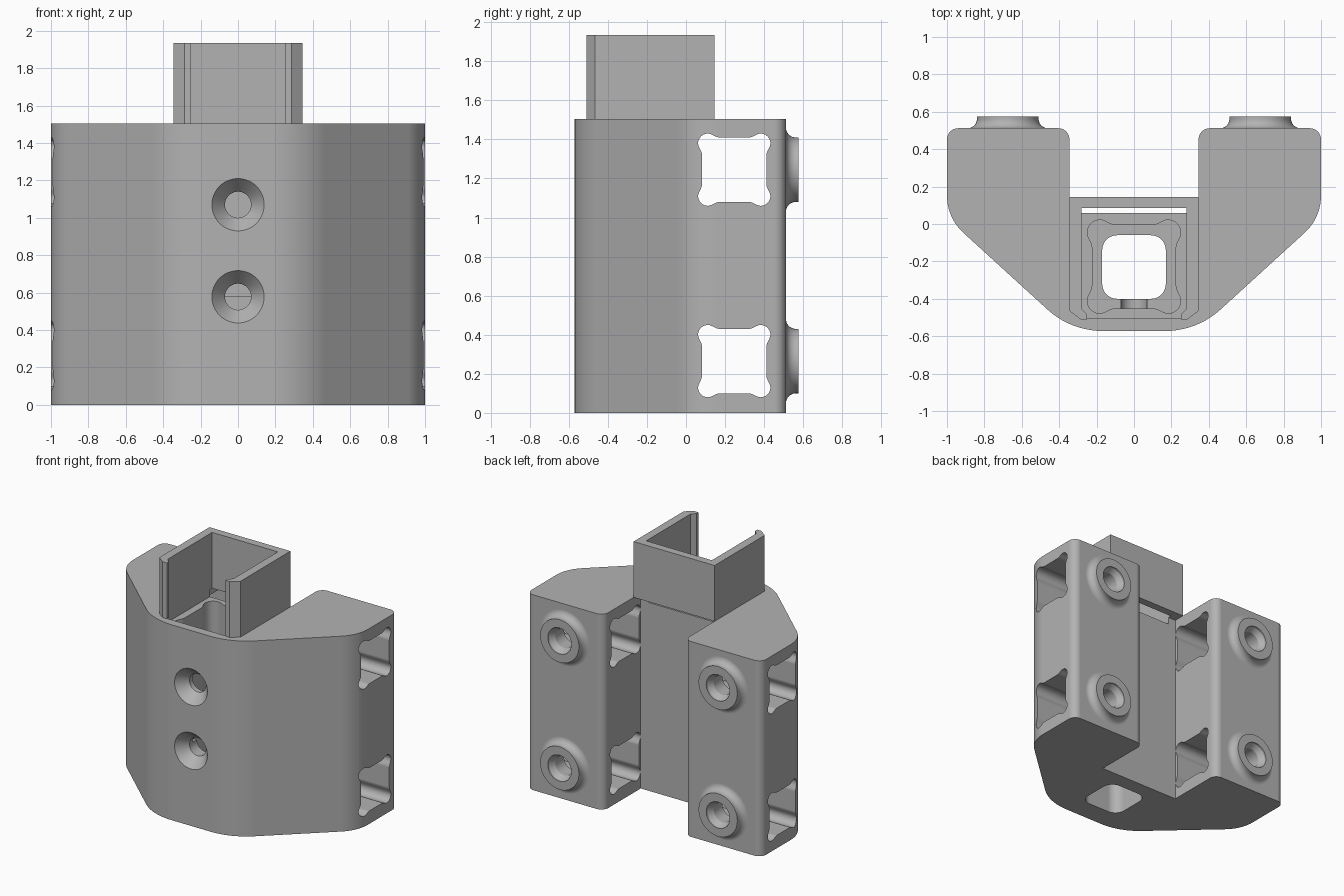
import bpy, bmesh
from math import sin, cos, tan, pi, radians
from mathutils import Vector

cube = bpy.data.objects.get("Cube")
if cube:
    bpy.data.objects.remove(cube, do_unlink=True)

grey = bpy.data.materials.new("light grey plastic")
grey.use_nodes = True
grey.diffuse_color = (0.45, 0.45, 0.45, 1)
grey.node_tree.nodes["Principled BSDF"].inputs["Base Color"].default_value = (0.45, 0.45, 0.45, 1)


def finish(name, bm):
    bmesh.ops.recalc_face_normals(bm, faces=bm.faces)
    mesh = bpy.data.meshes.new(name)
    bm.to_mesh(mesh)
    bm.free()
    mesh.materials.append(grey)
    obj = bpy.data.objects.new(name, mesh)
    bpy.context.collection.objects.link(obj)
    return obj


def prism(name, outline, low, high, axis="z"):
    """Extrude a flat outline along z, or along x when the outline is (y, z)."""
    bm = bmesh.new()
    place = (lambda u, v, w: (w, u, v)) if axis == "x" else (lambda u, v, w: (u, v, w))
    rings = [[bm.verts.new(place(u, v, w)) for u, v in outline] for w in (low, high)]
    for ring in rings:
        bm.faces.new(ring)
    n = len(outline)
    for i in range(n):
        j = (i + 1) % n
        bm.faces.new((rings[0][i], rings[0][j], rings[1][j], rings[1][i]))
    return finish(name, bm)


def lathe(name, profile, x, z, steps=48):
    """Spin (radius, y) points about a line parallel to y, with closed ends."""
    bm = bmesh.new()
    rings = [[bm.verts.new((x + r * cos(2 * pi * k / steps), y, z + r * sin(2 * pi * k / steps)))
              for k in range(steps)] for r, y in profile]
    bm.faces.new(rings[0])
    bm.faces.new(rings[-1])
    for a, b in zip(rings, rings[1:]):
        for k in range(steps):
            m = (k + 1) % steps
            bm.faces.new((a[k], a[m], b[m], b[k]))
    return finish(name, bm)


def rounded(corners, steps=10):
    """Round each (x, y, radius) corner of a polygon."""
    out = []
    n = len(corners)
    for i, (x, y, r) in enumerate(corners):
        p = Vector((x, y))
        if r == 0:
            out.append((x, y))
            continue
        a = (Vector(corners[i - 1][:2]) - p).normalized()
        b = (Vector(corners[(i + 1) % n][:2]) - p).normalized()
        half = a.angle(b) / 2
        centre = p + (a + b).normalized() * (r / sin(half))
        start = p + a * (r / tan(half)) - centre
        end = p + b * (r / tan(half)) - centre
        sweep = start.angle(end)
        for k in range(steps + 1):
            t = k / steps
            q = centre + (start * sin((1 - t) * sweep) + end * sin(t * sweep)) / sin(sweep)
            out.append((q.x, q.y))
    return out


def lobed_square(cx, cy, size):
    """Square with slightly bulging round corners."""
    side = [(0.165 + 0.02 * (1 - cos(pi * k / 6)) / 2, 0.075 + 0.01 * k) for k in range(7)]
    arc = [(0.135 + 0.05 * cos(radians(a)), 0.135 + 0.05 * sin(radians(a))) for a in range(9, 82, 9)]
    corner = side + arc + [(v, u) for u, v in reversed(side)]
    out = []
    for turn in range(4):
        c, s = cos(turn * pi / 2), sin(turn * pi / 2)
        out += [(cx + size * (u * c - v * s), cy + size * (u * s + v * c)) for u, v in corner]
    return out


def combine(target, tool, operation):
    mod = target.modifiers.new("shape", "BOOLEAN")
    mod.operation = operation
    mod.solver = "EXACT"
    mod.object = tool
    bpy.context.view_layer.objects.active = target
    bpy.ops.object.modifier_apply(modifier=mod.name)
    bpy.data.objects.remove(tool, do_unlink=True)


def mirrored(half):
    return half + [(-p[0], *p[1:]) for p in reversed(half)]


# Main body: slotted block with a tapering rounded front
half_body = [(0.337, -0.572, 0.44), (1, 0.033, 0.27), (1, 0.512, 0.06),
             (0.345, 0.512, 0.06), (0.345, 0.058, 0)]
body = prism("body", rounded(mirrored(half_body)), 0, 1.505)

# Flared bosses on the back of both arms
levels = (0.265, 1.245)
flare = [(0.215 - 0.05 * sin(a * pi / 16), 0.512 + 0.05 * (1 - cos(a * pi / 16))) for a in range(9)]
spots = [(x, z) for x in (-0.675, 0.675) for z in levels]
for x, z in spots:
    combine(body, lathe("boss", [(0.215, 0.47)] + flare + [(0.165, 0.575)], x, z), "UNION")

# Cross windows through both arms
for z in levels:
    combine(body, prism("window_cutter", lobed_square(0.247, z, 1), -1.2, 1.2, "x"), "DIFFERENCE")

# Screw holes in the bosses
for x, z in spots:
    combine(body, lathe("boss_hole", [(0.1, 0.6), (0.1, 0.56), (0.075, 0.52), (0.075, 0.36)], x, z),
            "DIFFERENCE")

# Central cavity: shallow recess open to the back, lobed socket, floor hole
recess = [(-0.28, -0.505), (0.28, -0.505), (0.28, 0.1), (-0.28, 0.1)]
combine(body, prism("recess", recess, 1.45, 1.6), "DIFFERENCE")
combine(body, prism("socket", lobed_square(0, -0.228, 1.35), 0.58, 1.55), "DIFFERENCE")
hole = rounded(mirrored([(0.17, -0.4, 0.08), (0.17, -0.06, 0.08)]))
combine(body, prism("floor_hole", hole, -0.1, 0.7), "DIFFERENCE")

# Countersunk front screw holes
for z in (1.07, 0.578):
    combine(body, lathe("front_hole", [(0.15, -0.582), (0.14, -0.572), (0.07, -0.49), (0.07, -0.3)], 0, z),
            "DIFFERENCE")

# Open channel standing on top, with lips at its front edges
half_channel = [(0.345, 0.145), (0.345, -0.465), (0.285, -0.51), (0.25, -0.51),
                (0.25, -0.485), (0.28, -0.455), (0.28, 0.085)]
channel = prism("top_channel", mirrored(half_channel), 1.505, 1.935)

for obj in (body, channel):
    bpy.ops.object.select_all(action="DESELECT")
    obj.select_set(True)
    bpy.context.view_layer.objects.active = obj
    bpy.ops.object.shade_smooth_by_angle(angle=radians(30))
    weighted = obj.modifiers.new("even_shading", "WEIGHTED_NORMAL")
    weighted.keep_sharp = True
    weighted.weight = 100
